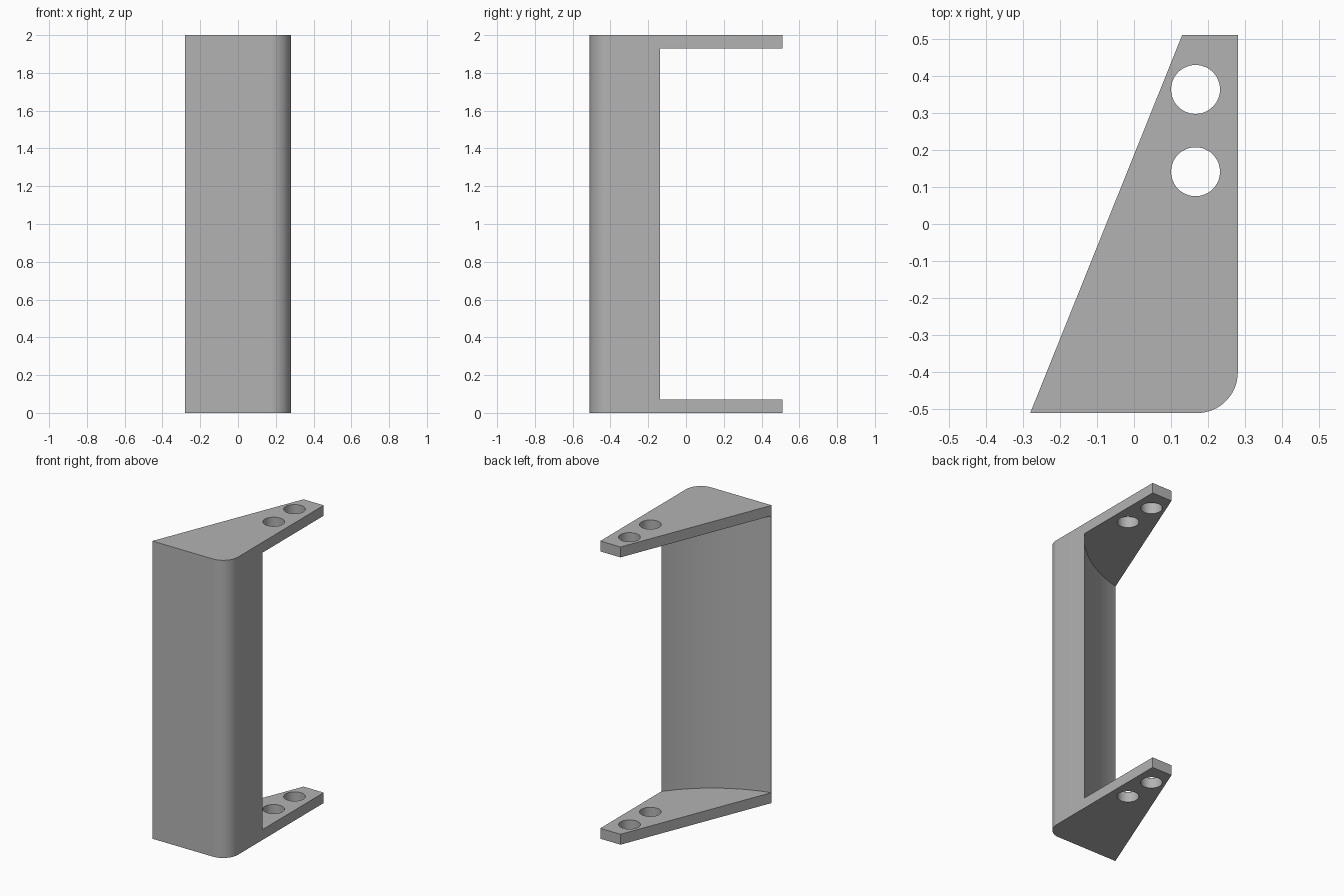
import bpy
import bmesh
from math import cos, sin, radians

HEIGHT = 2.0
PLATE = 0.07      # thickness of the two mounting plates

cube = bpy.data.objects.get("Cube")
if cube:
    bpy.data.objects.remove(cube, do_unlink=True)

grey = bpy.data.materials.new("plain grey")
grey.use_nodes = True
colour = (0.45, 0.45, 0.45, 1)
grey.diffuse_color = colour
grey.node_tree.nodes["Principled BSDF"].inputs["Base Color"].default_value = colour


def arc(cx, cy, r, start, end, steps):
    """Points on a circular arc, angles in degrees."""
    angles = [radians(start + (end - start) * i / steps) for i in range(steps + 1)]
    return [(cx + r * cos(a), cy + r * sin(a)) for a in angles]


def prism(name, outline, bottom, top):
    """Upright solid from a plan outline."""
    bm = bmesh.new()
    face = bm.faces.new([bm.verts.new((x, y, bottom)) for x, y in outline])
    moved = bmesh.ops.extrude_face_region(bm, geom=[face])["geom"]
    verts = [v for v in moved if isinstance(v, bmesh.types.BMVert)]
    bmesh.ops.translate(bm, verts=verts, vec=(0, 0, top - bottom))
    bmesh.ops.recalc_face_normals(bm, faces=bm.faces)
    mesh = bpy.data.meshes.new(name)
    bm.to_mesh(mesh)
    bm.free()
    mesh.materials.append(grey)
    obj = bpy.data.objects.new(name, mesh)
    bpy.context.collection.objects.link(obj)
    return obj


def cut(target, cutter):
    """Subtract the cutter for good, then discard it."""
    cutter.hide_render = True
    mod = target.modifiers.new("cut", 'BOOLEAN')
    mod.operation = 'DIFFERENCE'
    mod.solver = 'EXACT'
    mod.object = cutter
    bpy.context.view_layer.objects.active = target
    bpy.ops.object.modifier_apply(modifier=mod.name)
    bpy.data.objects.remove(cutter, do_unlink=True)


# Full-height block: tapered plan with one rounded front corner
plan = [(0.13, 0.51), (-0.28, -0.51)]
plan += arc(0.17, -0.40, 0.11, -90, 0, 16)
plan += [(0.28, 0.51)]
handle = prism("pull_handle", plan, 0, HEIGHT)

# Hollow curved grip recess between the plates
recess = arc(-0.519, 0.464, 1.0, -82, -30, 40) + [(0.6, 0.8), (-0.6, 0.8)]
cut(handle, prism("grip_cutter", recess, PLATE, HEIGHT - PLATE))

# Screw holes through both plates
for y in (0.363, 0.141):
    circle = arc(0.166, y, 0.066, 0, 360, 48)[:-1]
    cut(handle, prism("hole_cutter", circle, -0.1, HEIGHT + 0.1))

# Smooth the curved walls, keep the corners crisp
bpy.ops.object.select_all(action='DESELECT')
handle.select_set(True)
bpy.context.view_layer.objects.active = handle
bpy.ops.object.shade_smooth_by_angle(angle=radians(20))
